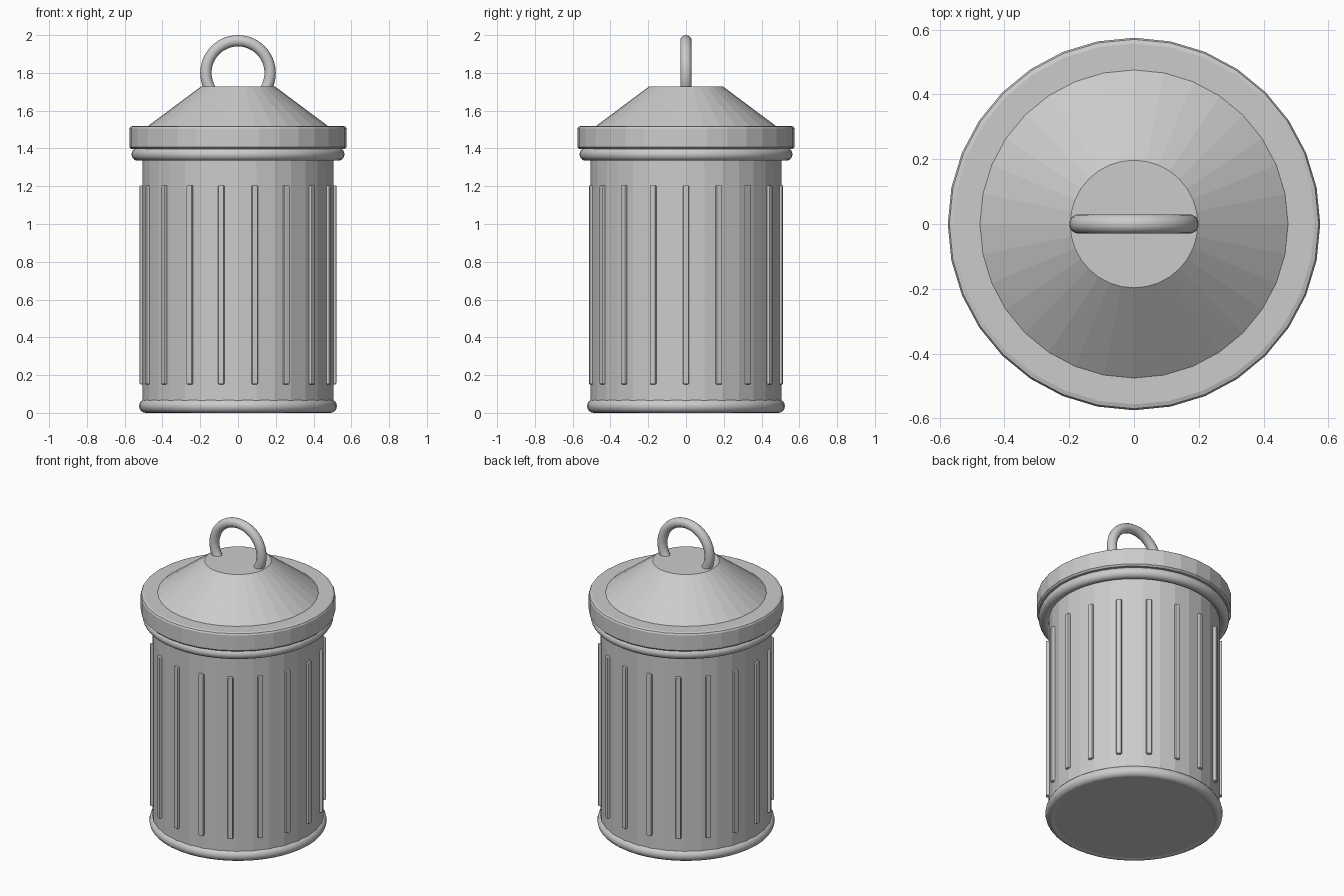
import bpy, bmesh, math

if "Cube" in bpy.data.objects:
    bpy.data.objects.remove(bpy.data.objects["Cube"])

SIDES = 32


def lathe(name, profile):
    """Spin an (radius, z) profile into a closed, capped solid."""
    bm = bmesh.new()
    rings = []
    for r, z in profile:
        rings.append([bm.verts.new((r * math.cos(2 * math.pi * i / SIDES),
                                    r * math.sin(2 * math.pi * i / SIDES), z))
                      for i in range(SIDES)])
    for low, high in zip(rings, rings[1:]):
        for i in range(SIDES):
            j = (i + 1) % SIDES
            bm.faces.new((low[i], low[j], high[j], high[i]))
    bm.faces.new(rings[0][::-1])
    bm.faces.new(rings[-1])
    mesh = bpy.data.meshes.new(name)
    bm.to_mesh(mesh)
    bm.free()
    obj = bpy.data.objects.new(name, mesh)
    bpy.context.collection.objects.link(obj)
    return obj


def ring(name, major, minor, z, tilt=0.0):
    bpy.ops.mesh.primitive_torus_add(major_radius=major, minor_radius=minor,
                                     major_segments=48, minor_segments=16,
                                     location=(0, 0, z), rotation=(tilt, 0, 0))
    obj = bpy.context.object
    obj.name = name
    bpy.ops.object.shade_smooth()
    return obj


# Can body and its rolled rims
lathe("can_body", [(0.487, 0.003), (0.506, 0.036), (0.506, 1.41)])
ring("bottom_rim", 0.488, 0.036, 0.036)
ring("top_rim", 0.530, 0.034, 1.369)

# Lid: bevelled band and flat-topped cone
lathe("lid_band", [(0.565, 1.397), (0.575, 1.407), (0.575, 1.505),
                   (0.570, 1.515), (0.557, 1.519)])
lathe("lid_cone", [(0.478, 1.515), (0.475, 1.52), (0.197, 1.727)])

# Ring handle standing on the lid
ring("lid_handle", 0.170, 0.030, 1.80, math.pi / 2)

# Vertical ribs around the body
RIBS = 18
for k in range(RIBS):
    a = 2 * math.pi * k / RIBS
    bpy.ops.mesh.primitive_cube_add(
        size=1, location=(0.505 * math.cos(a), 0.505 * math.sin(a), 0.678),
        rotation=(0, 0, a))
    rib = bpy.context.object
    rib.name = f"rib_{k + 1}"
    rib.scale = (0.032, 0.032, 1.054)
    bpy.ops.object.transform_apply(location=False, rotation=False, scale=True)
    bevel = rib.modifiers.new("bevel", 'BEVEL')
    bevel.width = 0.006
    bevel.segments = 2
